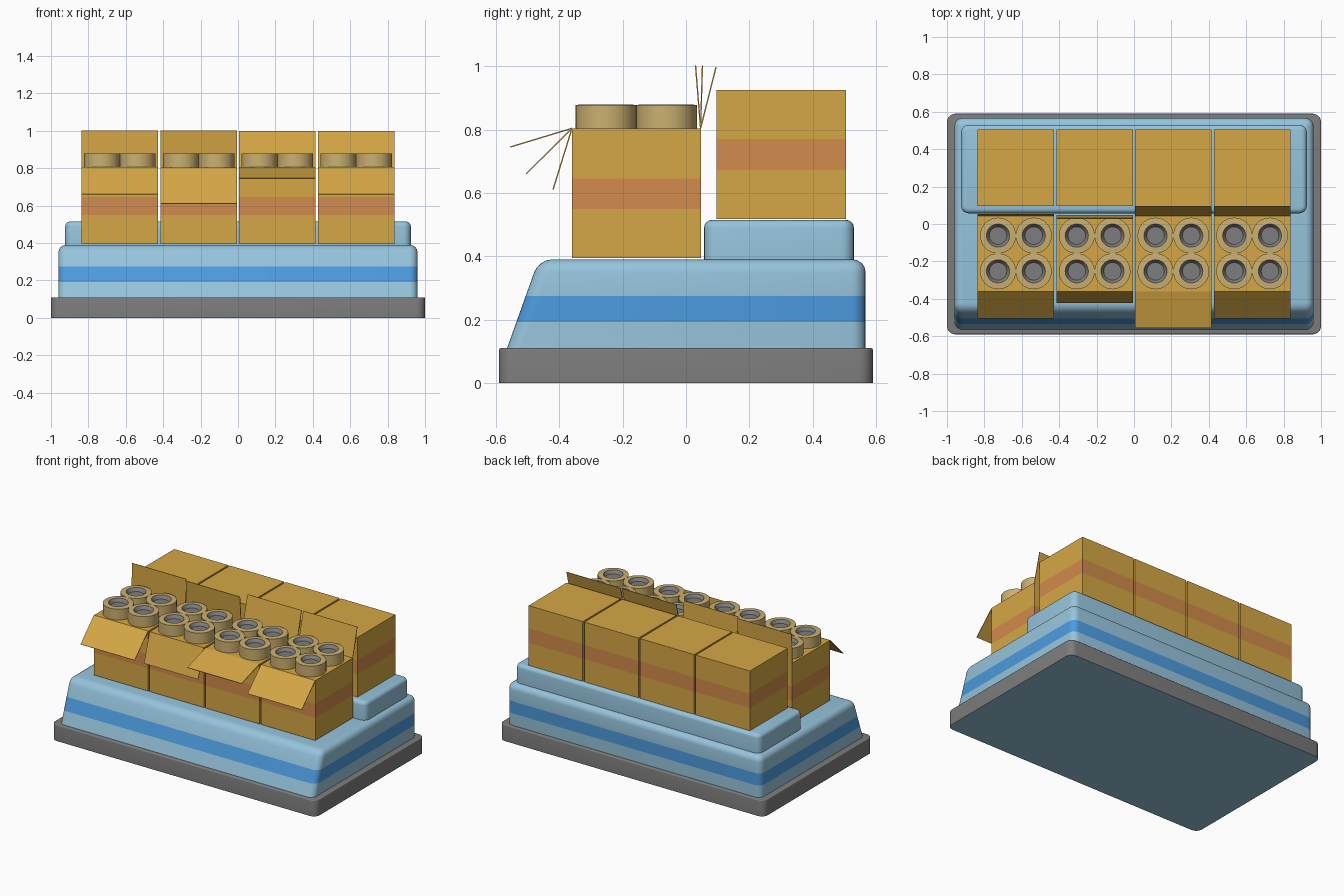
import bpy, bmesh, math
from mathutils import Vector

if "Cube" in bpy.data.objects:
    bpy.data.objects.remove(bpy.data.objects["Cube"], do_unlink=True)


def material(name, r, g, b):
    linear = [((c / 255 + 0.055) / 1.055) ** 2.4 for c in (r, g, b)] + [1.0]
    mat = bpy.data.materials.new(name)
    mat.use_nodes = True
    mat.diffuse_color = linear
    shader = mat.node_tree.nodes["Principled BSDF"]
    shader.inputs["Base Color"].default_value = linear
    shader.inputs["Roughness"].default_value = 0.8
    return mat


GREY = material("grey", 125, 125, 125)
PALE_BLUE = material("pale blue", 150, 196, 220)
BLUE = material("stripe blue", 76, 155, 222)
CARD = material("cardboard", 213, 167, 69)
ORANGE = material("tape orange", 210, 139, 76)
TUBE = material("tube tan", 203, 176, 112)


def finish(name, bm, mats, smooth=False):
    bmesh.ops.recalc_face_normals(bm, faces=bm.faces)
    mesh = bpy.data.meshes.new(name)
    bm.to_mesh(mesh)
    bm.free()
    for m in mats:
        mesh.materials.append(m)
    obj = bpy.data.objects.new(name, mesh)
    bpy.context.collection.objects.link(obj)
    if smooth:
        bpy.ops.object.select_all(action='DESELECT')
        obj.select_set(True)
        bpy.context.view_layer.objects.active = obj
        bpy.ops.object.shade_smooth_by_angle(angle=math.radians(35))
    return obj


def block(name, lo, hi, mats, band=None, slope=0, corner=0, rim=0):
    """Box with optional rounded corners, rounded top rim, sloped front and a band."""
    lo, hi = Vector(lo), Vector(hi)
    bm = bmesh.new()
    bmesh.ops.create_cube(bm, size=1)
    for v in bm.verts:
        v.co = Vector([lo[i] + (v.co[i] + 0.5) * (hi[i] - lo[i]) for i in range(3)])

    # upright corners first, then the whole top outline
    if corner:
        upright = [e for e in bm.edges if abs(e.verts[0].co.z - e.verts[1].co.z) > 0.01]
        bmesh.ops.bevel(bm, geom=upright, offset=corner, segments=5,
                        profile=0.5, affect='EDGES')
    if rim:
        top = [e for e in bm.edges if all(v.co.z > hi.z - 1e-4 for v in e.verts)]
        bmesh.ops.bevel(bm, geom=top, offset=rim, segments=4,
                        profile=0.5, affect='EDGES')

    # lean the front half back
    if slope:
        for v in bm.verts:
            if v.co.y < 0:
                v.co.y += slope * (v.co.z - lo.z) / (hi.z - lo.z)
    if band:
        for z in band:
            bmesh.ops.bisect_plane(bm, geom=bm.verts[:] + bm.edges[:] + bm.faces[:],
                                   plane_co=(0, 0, z), plane_no=(0, 0, 1))
        for f in bm.faces:
            if band[0] < f.calc_center_median().z < band[1]:
                f.material_index = 1
    return finish(name, bm, mats, smooth=bool(corner))


# Pallet-like base, with a pale underside
base = block("base", (-1, -0.59, 0), (1, 0.59, 0.11), [GREY, PALE_BLUE],
             corner=0.045, rim=0.006)
for face in base.data.polygons:
    if face.normal.z < -0.9:
        face.material_index = 1

# Cloth-covered table and raised rear step
block("table_body", (-0.96, -0.565, 0.11), (0.96, 0.567, 0.39), [PALE_BLUE, BLUE],
      band=(0.192, 0.274), slope=0.1, corner=0.045, rim=0.04)
block("rear_step", (-0.924, 0.057, 0.385), (0.924, 0.53, 0.515), [PALE_BLUE],
      corner=0.04, rim=0.025)


def flap(name, x, hinge, tip):
    """Thin cardboard flap from a hinge line to a tip line, both given as (y, z)."""
    bm = bmesh.new()
    corners = [(x - W, *hinge), (x + W, *hinge), (x + W, *tip), (x - W, *tip)]
    bm.faces.new([bm.verts.new(c) for c in corners])
    obj = finish(name, bm, [CARD])
    solid = obj.modifiers.new("thickness", 'SOLIDIFY')
    solid.thickness = 0.004
    solid.offset = 0


# Tube: turned profile with a shallow tapered grey mouth
def tube_object(name):
    bm = bmesh.new()
    profile = [(0.096, 0), (0.096, 0.074), (0.062, 0.076), (0.047, 0.055), (0, 0.055)]
    pts = [bm.verts.new((r, 0, z)) for r, z in profile]
    edges = [bm.edges.new(pair) for pair in zip(pts, pts[1:])]
    bmesh.ops.spin(bm, geom=pts + edges, cent=(0, 0, 0), axis=(0, 0, 1),
                   angle=math.tau, steps=32)
    bmesh.ops.remove_doubles(bm, verts=bm.verts, dist=1e-4)
    for f in bm.faces:
        if f.calc_center_median().xy.length < 0.058:
            f.material_index = 1
    obj = finish(name, bm, [TUBE, GREY], smooth=True)
    # the open shell must face outwards
    if min(obj.data.polygons, key=lambda p: p.center.xy.length).normal.z < 0:
        obj.data.flip_normals()
    return obj


W = 0.2045
TOP = 0.804
front_tips = [(-0.505, 0.66), (-0.42, 0.61), (-0.555, 0.745), (-0.505, 0.66)]
back_tips = [(0.052, 1.003), (0.03, 1.003), (0.095, 0.998), (0.095, 0.998)]
tube_mesh = None

for i in range(4):
    x = (i - 1.5) * 0.421
    # Closed box behind, open box in front
    block(f"closed_box_{i + 1}", (x - W, 0.096, 0.517), (x + W, 0.505, 0.925),
          [CARD, ORANGE], band=(0.672, 0.77))
    block(f"open_box_{i + 1}", (x - W, -0.36, 0.395), (x + W, 0.048, TOP),
          [CARD, ORANGE], band=(0.55, 0.646))
    flap(f"front_flap_{i + 1}", x, (-0.36, TOP), front_tips[i])
    flap(f"back_flap_{i + 1}", x, (0.046, TOP), back_tips[i])

    # Four tubes in each open box
    for dx in (-0.0955, 0.0955):
        for y in (-0.253, -0.062):
            name = f"tube_{i + 1}"
            if tube_mesh is None:
                obj = tube_object(name)
                tube_mesh = obj.data
            else:
                obj = bpy.data.objects.new(name, tube_mesh)
                bpy.context.collection.objects.link(obj)
            obj.location = (x + dx, y, TOP)
